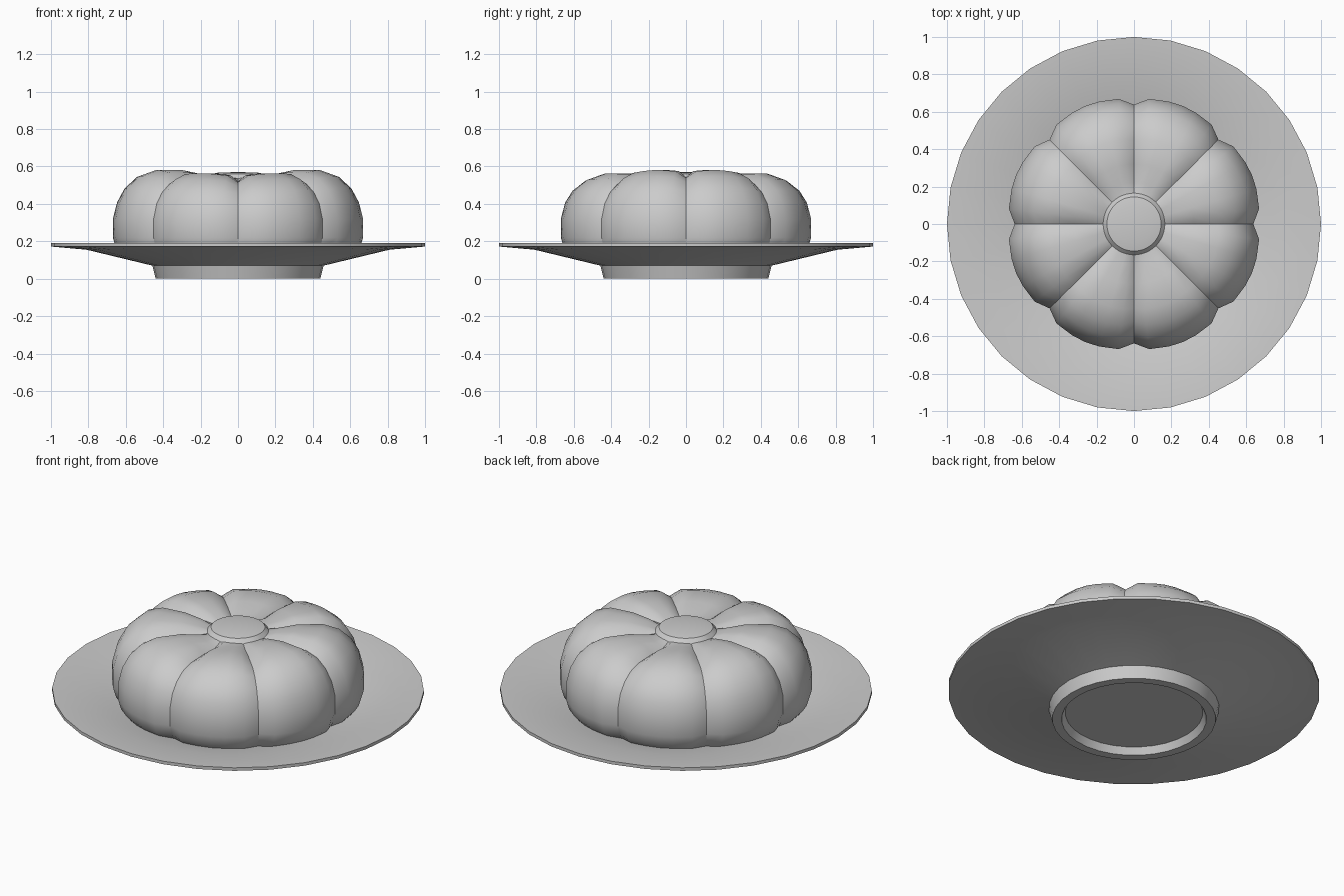
import bpy, bmesh
from math import sin, cos, radians, pi

if "Cube" in bpy.data.objects:
    bpy.data.objects.remove(bpy.data.objects["Cube"])


def finish(bm, name, angle):
    bmesh.ops.remove_doubles(bm, verts=bm.verts, dist=1e-5)
    bmesh.ops.recalc_face_normals(bm, faces=bm.faces)
    me = bpy.data.meshes.new(name)
    bm.to_mesh(me)
    bm.free()
    ob = bpy.data.objects.new(name, me)
    bpy.context.collection.objects.link(ob)
    bpy.ops.object.select_all(action='DESELECT')
    ob.select_set(True)
    bpy.context.view_layer.objects.active = ob
    bpy.ops.object.shade_smooth_by_angle(angle=radians(angle))
    return ob


def skin(name, rings, start, end, angle):
    """Bridge closed rings of points, capping both ends with fans."""
    bm = bmesh.new()
    vs = [[bm.verts.new(p) for p in ring] for ring in rings]
    n = len(vs[0])
    for a, b in zip(vs, vs[1:]):
        for i in range(n):
            j = (i + 1) % n
            bm.faces.new((a[i], a[j], b[j], b[i]))
    for ring, z in ((vs[0], start), (vs[-1], end)):
        c = bm.verts.new((0, 0, z))
        for i in range(n):
            bm.faces.new((ring[i], ring[(i + 1) % n], c))
    return finish(bm, name, angle)


# Plate with foot ring: lathe profile from recessed underside to the well
plate = [(0.37, 0.04), (0.39, 0.0), (0.44, 0.0), (0.458, 0.07), (0.81, 0.155),
         (1.0, 0.172), (1.0, 0.19), (0.815, 0.18), (0.64, 0.135), (0.46, 0.095)]
skin("plate", [[(r * cos(2 * pi * i / 32), r * sin(2 * pi * i / 32), z)
                for i in range(32)] for r, z in plate], 0.04, 0.095, 25)

# Bread roll: eight lobes; each row is lobe radius, height, groove inset, groove drop
rows = [(0.63, 0.12, 0.04, 0), (0.665, 0.16, 0.04, 0), (0.683, 0.22, 0.045, 0),
        (0.683, 0.32, 0.045, 0), (0.66, 0.41, 0.045, 0.01),
        (0.62, 0.48, 0.045, 0.02), (0.55, 0.54, 0.03, 0.035),
        (0.46, 0.572, 0.01, 0.045), (0.32, 0.572, 0, 0.04),
        (0.22, 0.552, 0, 0.025), (0.165, 0.54, 0, 0.005),
        (0.145, 0.56, 0, 0), (0.10, 0.568, 0, 0)]
# angle within the lobe, groove strength
steps = [(0, 1.0), (7, 0.2), (16, 0.05), (22.5, 0), (29, 0.05), (38, 0.2)]
rings = []
for r, z, inset, drop in rows:
    ring = []
    for lobe in range(8):
        for deg, g in steps:
            a = radians(lobe * 45 + deg)
            rr = r - inset * g
            # lobes on the left and right stand a little taller
            lift = 0.012 * cos(2 * a) * min(1, max(0, (z - 0.4) / 0.15)) if r > 0.17 else 0
            ring.append((rr * cos(a), rr * sin(a), z - drop * g + lift))
    rings.append(ring)
skin("bread_roll", rings, 0.12, 0.57, 35)
